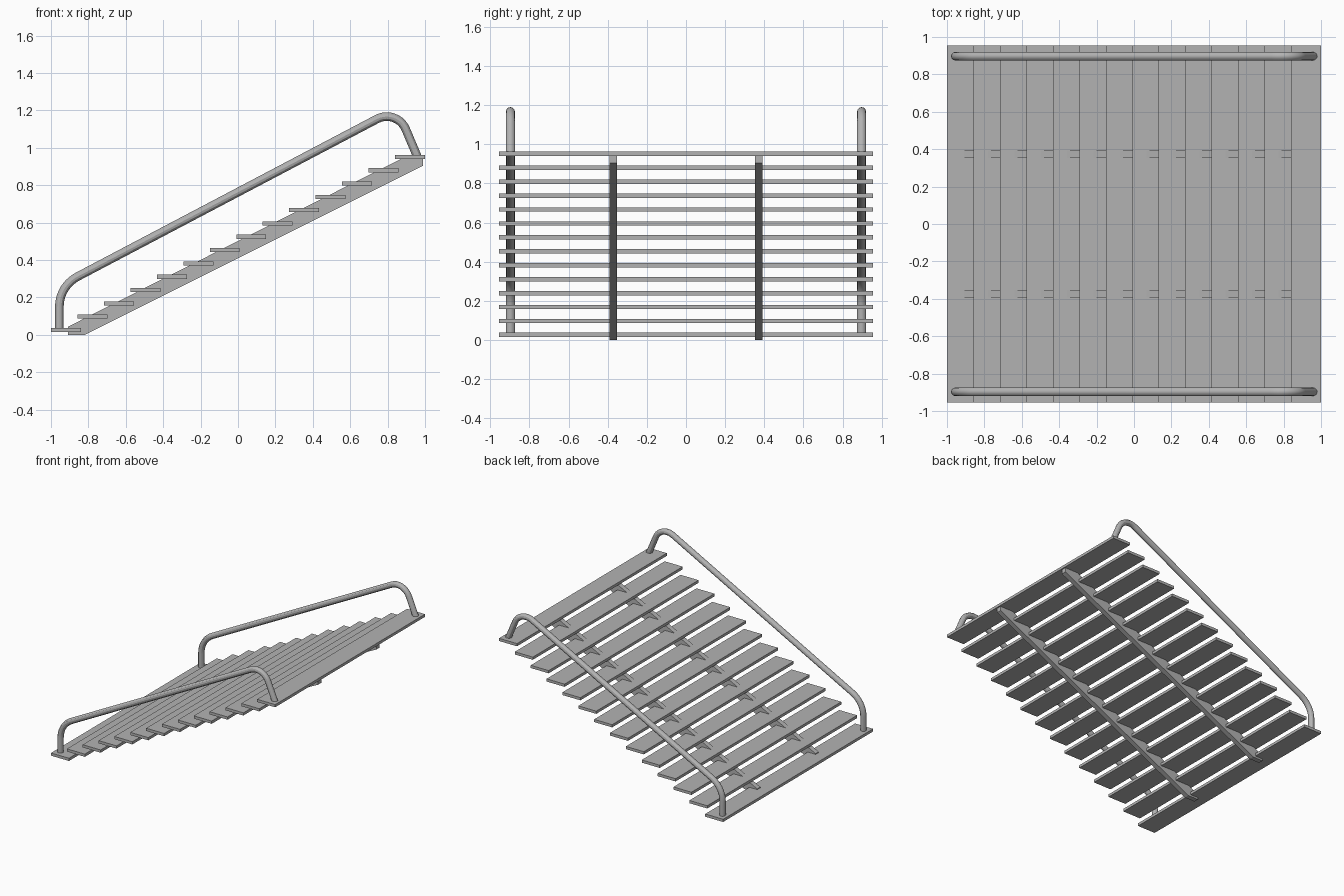
import bpy
from mathutils import Vector

if "Cube" in bpy.data.objects:
    bpy.data.objects.remove(bpy.data.objects["Cube"], do_unlink=True)

GREY = (0.45, 0.45, 0.45, 1)
steel = bpy.data.materials.new("plain grey")
steel.use_nodes = True
steel.diffuse_color = GREY
steel.node_tree.nodes["Principled BSDF"].inputs["Base Color"].default_value = GREY


def prism(name, profile, y, width):
    """Extrude an x-z outline across y."""
    n = len(profile)
    verts = [(x, y + s * width / 2, z) for s in (-1, 1) for x, z in profile]
    faces = [list(range(n)), list(range(2 * n - 1, n - 1, -1))]
    faces += [[i, i + n, (i + 1) % n + n, (i + 1) % n] for i in range(n)]
    mesh = bpy.data.meshes.new(name)
    mesh.from_pydata(verts, [], faces)
    mesh.materials.append(steel)
    obj = bpy.data.objects.new(name, mesh)
    bpy.context.collection.objects.link(obj)
    return obj


def fillet(before, corner, after, length, steps=10):
    """Round a path corner with a smooth arc."""
    a = corner + (before - corner).normalized() * length
    b = corner + (after - corner).normalized() * length
    # conic weight makes the blend a true circular arc
    w = ((b - a).length / 2) / length
    points = []
    for i in range(steps + 1):
        t = i / steps
        k0, k1, k2 = (1 - t) ** 2, 2 * w * t * (1 - t), t * t
        points.append((a * k0 + corner * k1 + b * k2) / (k0 + k1 + k2))
    return points


def handrail(name, y):
    foot, low, high, end = [Vector((x, y, z)) for x, z in
                            ((-0.955, 0.03), (-0.955, 0.26), (0.85, 1.21), (0.96, 0.95))]
    path = [foot] + fillet(foot, low, high, 0.11) + fillet(low, high, end, 0.12) + [end]
    curve = bpy.data.curves.new(name, "CURVE")
    curve.dimensions = "3D"
    curve.bevel_depth = 0.023
    curve.bevel_resolution = 4
    curve.use_fill_caps = True
    spline = curve.splines.new("POLY")
    spline.points.add(len(path) - 1)
    for point, co in zip(spline.points, path):
        point.co = (*co, 1)
    curve.materials.append(steel)
    obj = bpy.data.objects.new(name, curve)
    bpy.context.collection.objects.link(obj)
    bpy.ops.object.select_all(action="DESELECT")
    obj.select_set(True)
    bpy.context.view_layer.objects.active = obj
    bpy.ops.object.convert(target="MESH")
    bpy.ops.object.shade_smooth_by_angle()


# Treads: evenly stepped thin planks
COUNT, DEPTH, THICK = 14, 0.16, 0.022
for i in range(COUNT):
    t = i / (COUNT - 1)
    x, z = -1 + t * (2 - DEPTH), 0.015 + t * 0.925
    prism(f"tread_{i + 1}", [(x, z), (x + DEPTH, z), (x + DEPTH, z + THICK), (x, z + THICK)],
          0, 1.91)

# Two sloping stringers and two bent tube handrails
stringer = [(-0.91, 0), (-0.82, 0), (0.99, 0.905), (0.99, 0.945), (0.88, 0.945), (-0.91, 0.043)]
for side, sign in (("left", 1), ("right", -1)):
    # the model's front faces -y, so both pairs are split along y
    place = "back" if sign > 0 else "front"
    prism(f"{place}_stringer", stringer, sign * 0.372, 0.04)
    handrail(f"{place}_handrail", sign * 0.897)
